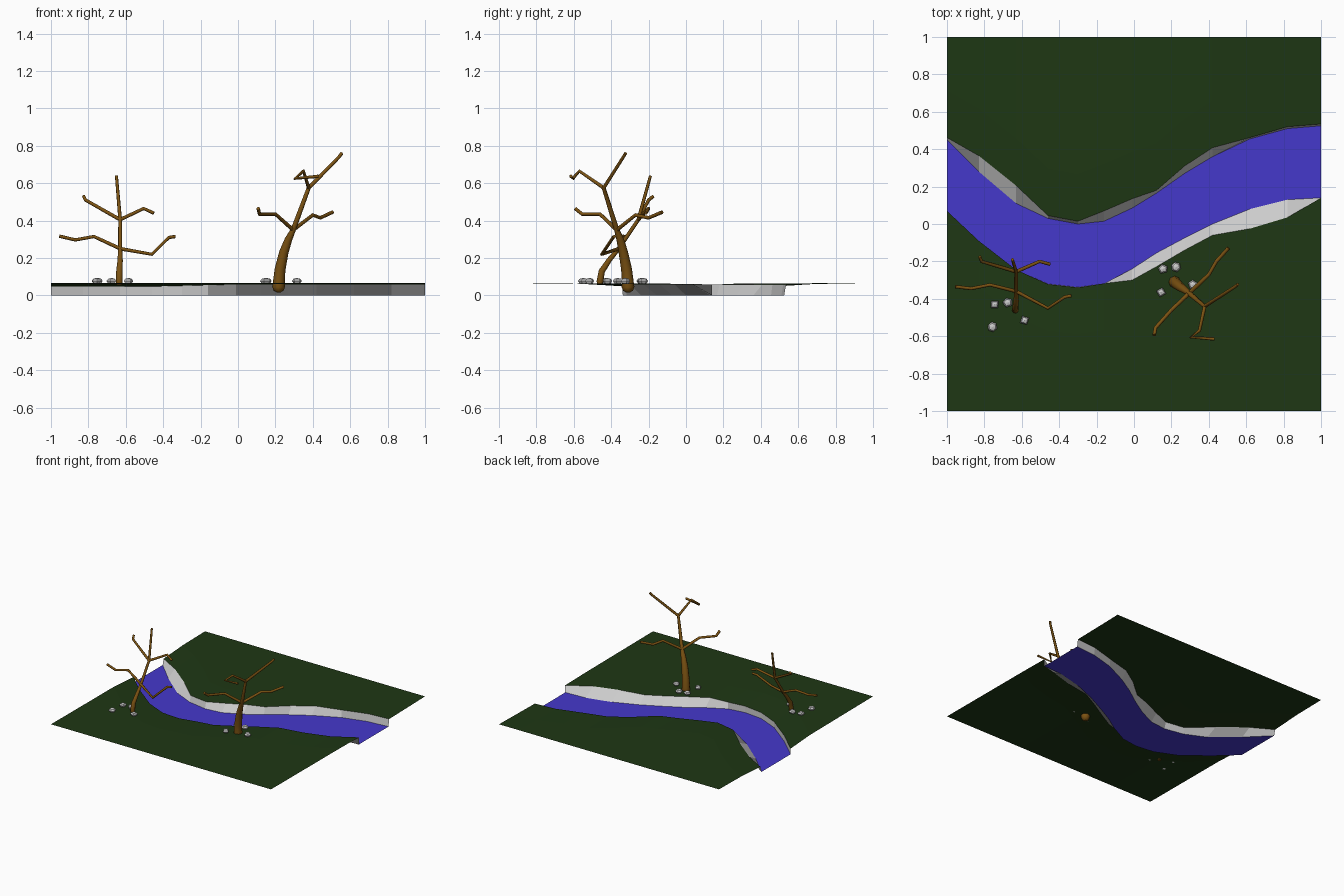
import bpy, bmesh, math, random
from mathutils import Matrix, Vector

if "Cube" in bpy.data.objects:
    bpy.data.objects.remove(bpy.data.objects["Cube"])

random.seed(4)


def material(name, rgb):
    m = bpy.data.materials.new(name)
    m.diffuse_color = (*rgb, 1)
    m.use_nodes = True
    m.node_tree.nodes["Principled BSDF"].inputs["Base Color"].default_value = m.diffuse_color
    return m


GREEN = material("grass_green", (0.013, 0.038, 0.007))
BLUE = material("water_blue", (0.06, 0.04, 0.6))
BROWN = material("bark_brown", (0.2, 0.085, 0.006))


def add_object(name, mesh, mat=None):
    ob = bpy.data.objects.new(name, mesh)
    bpy.context.collection.objects.link(ob)
    if mat:
        mesh.materials.append(mat)
    return ob


def strip(name, a, b, mat=None):
    """Quad strip between two polylines; a runs on the right of b."""
    n = len(a)
    me = bpy.data.meshes.new(name)
    faces = [(i, i + 1, n + i + 1, n + i) for i in range(n - 1)]
    me.from_pydata(list(a) + list(b), [], faces)
    return add_object(name, me, mat)


# River and bank outlines: x stations with y of water edge and grass edge
XS = [-1, -.83, -.63, -.46, -.3, -.16, -.01, .12, .27, .42, .62, .82, 1]
north_water = [.45, .28, .11, .03, 0, .015, .085, .165, .27, .36, .455, .51, .525]
north_grass = [.462, .365, .205, .045, .015, .07, .135, .18, .31, .408, .462, .52, .535]
south_water = [.07, -.09, -.245, -.32, -.338, -.318, -.24, -.155, -.075, 0, .08, .13, .14]
south_grass = [.07, -.09, -.245, -.322, -.34, -.318, -.3, -.228, -.14, -.06, -.025, .035, .14]
TOP = 0.067


def lip(x):
    return 0.047 + 0.012 * min(1, max(0, (x + .5) / .5))


nw = [(x, y, 0) for x, y in zip(XS, north_water)]
sw = [(x, y, 0) for x, y in zip(XS, south_water)]
ng = [(x, y, lip(x)) for x, y in zip(XS, north_grass)]
sg = [(x, y, lip(x)) for x, y in zip(XS, south_grass)]
# mid rows keep most of the meadow level
nm = [(x, y + .25, TOP - .004) for x, y in zip(XS, north_grass)]
sm = [(x, y - .25, TOP - .004) for x, y in zip(XS, south_grass)]
strip("river_water", sw, nw, BLUE)
strip("north_bank", nw, ng)
strip("south_bank", sg, sw)
strip("north_meadow_slope", ng, nm, GREEN)
strip("north_meadow", nm, [(x, 1, TOP) for x in XS], GREEN)
strip("south_meadow_slope", sm, sg, GREEN)
strip("south_meadow", [(x, -1, TOP) for x in XS], sm, GREEN)


def tree(name, paths):
    """Bare tree: tapered tubes along polylines of (x, y, z, radius)."""
    cu = bpy.data.curves.new(name + "_curve", 'CURVE')
    cu.dimensions = '3D'
    cu.bevel_depth = 1
    cu.bevel_resolution = 2
    cu.use_fill_caps = True
    for path in paths:
        sp = cu.splines.new('POLY')
        sp.points.add(len(path) - 1)
        for p, (x, y, z, r) in zip(sp.points, path):
            p.co = (x, y, z, 1)
            p.radius = r
    tmp = bpy.data.objects.new(name + "_tmp", cu)
    bpy.context.collection.objects.link(tmp)
    bpy.context.view_layer.update()
    me = bpy.data.meshes.new_from_object(tmp.evaluated_get(bpy.context.evaluated_depsgraph_get()))
    bpy.data.objects.remove(tmp)
    me.materials.clear()
    me.polygons.foreach_set("use_smooth", [True] * len(me.polygons))
    add_object(name, me, BROWN)


def branch(start, *pts, r=.009):
    return [(*start, r + .001)] + [(*p, r) for p in pts]


# Small tree on the left
A1, A2 = (-.63, -.36, .25), (-.63, -.255, .405)
tree("small_tree", [
    [(-.635, -.46, .055, .014), (-.635, -.46, .075, .018), (-.634, -.45, .13, .017),
     (-.63, -.41, .19, .014), (*A1, .011), (*A2, .01), (-.65, -.19, .64, .008)],
    branch(A1, (-.77, -.325, .315), (-.87, -.345, .297), (-.955, -.335, .317)),
    branch(A1, (-.46, -.45, .22), (-.37, -.39, .31), (-.335, -.383, .315)),
    branch(A2, (-.815, -.2, .51), (-.825, -.175, .53)),
    branch(A2, (-.505, -.2, .465), (-.45, -.215, .44)),
])

# Large tree on the right, with rounded root below the grass
B1, B2 = (.295, -.37, .35), (.378, -.44, .575)
tree("large_tree", [
    [(.217, -.31, .017, .012), (.217, -.31, .025, .026), (.217, -.31, .045, .034),
     (.219, -.312, .08, .031), (.225, -.318, .14, .029), (.245, -.335, .23, .025),
     (.27, -.352, .3, .02), (*B1, .014), (*B2, .011), (.54, -.335, .74, .009), (.555, -.323, .76, .009)],
    branch(B1, (.40, -.27, .43), (.44, -.2, .415), (.505, -.128, .445), r=.01),
    branch(B1, (.2, -.46, .435), (.115, -.555, .435), (.108, -.593, .465), r=.01),
    branch(B2, (.35, -.57, .665), (.305, -.605, .625), (.43, -.615, .637)),
])

# Pebbles around each tree, flat faceted
rocks = [(-.745, -.43), (-.675, -.42), (-.757, -.55), (-.585, -.515),
         (.155, -.24), (.225, -.23), (.145, -.365), (.315, -.325)]
for i, (x, y) in enumerate(rocks):
    bm = bmesh.new()
    bmesh.ops.create_uvsphere(bm, u_segments=4 + i % 3, v_segments=4, radius=.028)
    bm.transform(Matrix.Translation((x, y, .077))
                 @ Matrix.Rotation(random.uniform(0, math.pi), 4, 'Z')
                 @ Matrix.Diagonal((1, .95, .6, 1)))
    me = bpy.data.meshes.new("rock")
    bm.to_mesh(me)
    bm.free()
    add_object(f"rock_{i + 1}", me)
